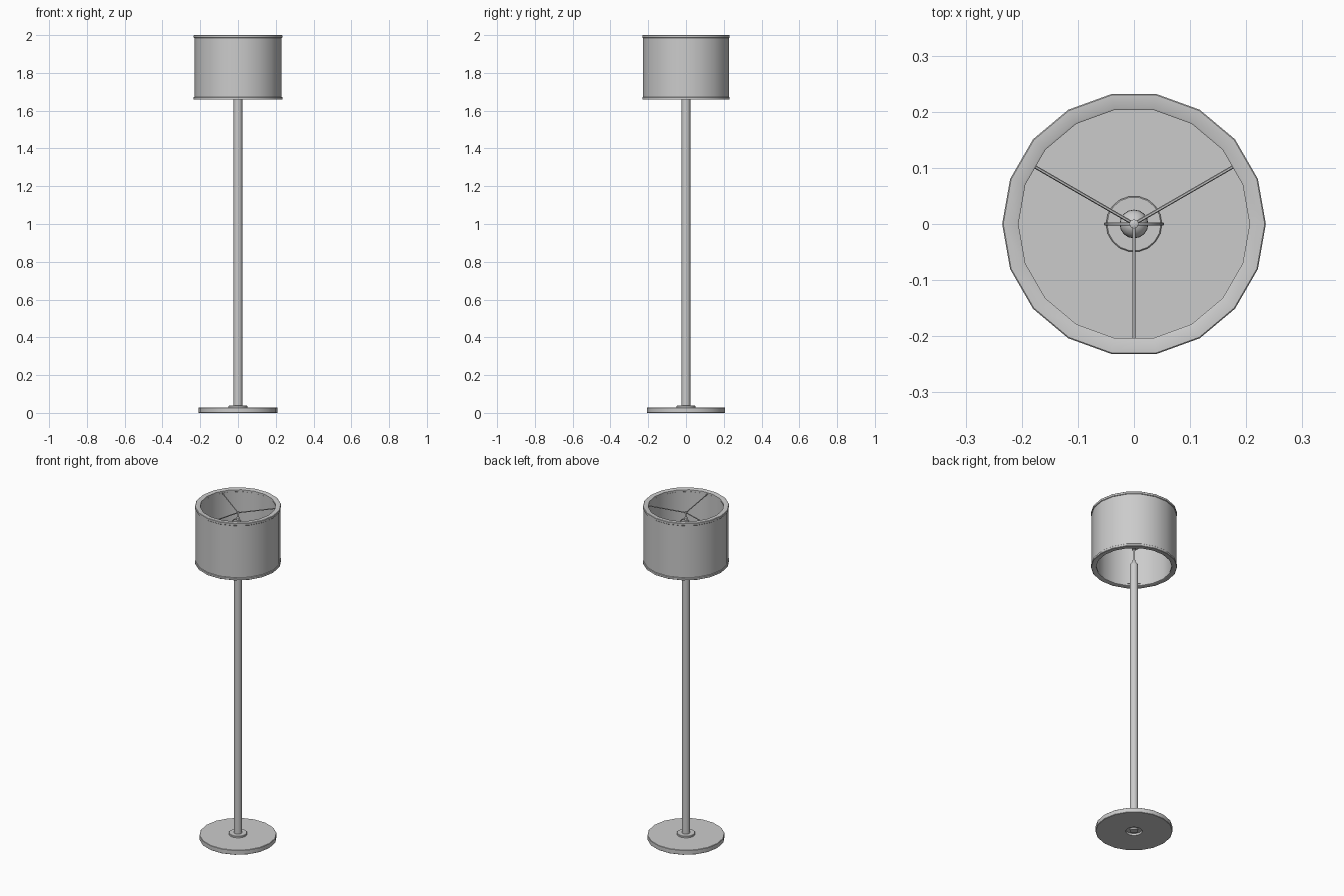
import bpy, bmesh
from math import sin, cos, pi, radians

if "Cube" in bpy.data.objects:
    bpy.data.objects.remove(bpy.data.objects["Cube"])


def finish(obj, angle=40):
    bpy.ops.object.select_all(action='DESELECT')
    obj.select_set(True)
    bpy.context.view_layer.objects.active = obj
    bpy.ops.object.shade_smooth_by_angle(angle=radians(angle))


def lathe(name, profile, n=18, closed=False):
    """Revolve (radius, z) points around the z axis."""
    bm = bmesh.new()
    rings = [[bm.verts.new((r * cos(2 * pi * i / n), r * sin(2 * pi * i / n), z))
              for i in range(n)] for r, z in profile]
    pairs = list(zip(rings, rings[1:]))
    if closed:
        pairs.append((rings[-1], rings[0]))
    for a, b in pairs:
        for i in range(n):
            j = (i + 1) % n
            bm.faces.new((a[i], a[j], b[j], b[i]))
    bmesh.ops.remove_doubles(bm, verts=bm.verts, dist=1e-5)
    bmesh.ops.recalc_face_normals(bm, faces=bm.faces)
    mesh = bpy.data.meshes.new(name)
    bm.to_mesh(mesh)
    bm.free()
    obj = bpy.data.objects.new(name, mesh)
    bpy.context.collection.objects.link(obj)
    finish(obj)
    return obj


def wire(name, points, radius):
    """Round wire following a list of points."""
    curve = bpy.data.curves.new(name, 'CURVE')
    curve.dimensions = '3D'
    curve.bevel_depth = radius
    curve.bevel_resolution = 1
    curve.use_fill_caps = True
    spline = curve.splines.new('POLY')
    spline.points.add(len(points) - 1)
    for p, co in zip(spline.points, points):
        p.co = (*co, 1)
    obj = bpy.data.objects.new(name, curve)
    bpy.context.collection.objects.link(obj)
    bpy.context.view_layer.objects.active = obj
    bpy.ops.object.select_all(action='DESELECT')
    obj.select_set(True)
    bpy.ops.object.convert(target='MESH')
    finish(bpy.context.object, 50)


# Base disc with a shallow socket underneath
lathe("base", [(0, 0.012), (0.045, 0.012), (0.045, 0), (0.208, 0), (0.21, 0.002),
               (0.21, 0.026), (0.208, 0.028), (0, 0.028)])
lathe("base_nut", [(0, 0.002), (0.023, 0.002), (0.023, 0.014), (0, 0.014)])
lathe("base_collar", [(0, 0.026), (0.05, 0.026), (0.05, 0.036), (0.048, 0.038), (0, 0.038)])

# Pole with tapered cap and thin stem
lathe("pole", [(0, 0.03), (0.023, 0.03), (0.023, 1.665), (0, 1.665)])
lathe("pole_cap", [(0.023, 1.665), (0.021, 1.675), (0.01, 1.69), (0.006, 1.705),
                   (0.006, 1.765), (0.012, 1.768), (0.012, 1.80), (0, 1.80)], 16)

# Bulb
lathe("bulb", [(0.011, 1.80), (0.013, 1.815), (0.022, 1.835)] +
      [(0.026 * cos(a), 1.85 + 0.026 * sin(a))
       for a in (radians(d) for d in (-10, 15, 40, 65))] + [(0, 1.876)], 16)

# Harp: wire loop around the bulb
wire("harp", [(0.051 * sin(2 * pi * i / 24), 0, 1.845 - 0.073 * cos(2 * pi * i / 24))
              for i in range(25)], 0.003)

# Spider: hub finial and three arms rising to the top ring
lathe("finial", [(0, 1.91), (0.008, 1.912), (0.008, 1.928), (0.004, 1.932),
                 (0.004, 1.95), (0.008, 1.952), (0.008, 1.962), (0, 1.966)], 12)
for k, deg in enumerate((30, 150, 270)):
    c, s = cos(radians(deg)), sin(radians(deg))
    wire(f"spider_arm_{k + 1}", [(0, 0, 1.956), (0.207 * c, 0.207 * s, 1.99)], 0.003)

# Drum shade wall and its two rim trims
lathe("shade", [(0.231, 1.665), (0.231, 1.995), (0.209, 1.995), (0.209, 1.665)], closed=True)
for name, z in (("shade_trim_bottom", 1.658), ("shade_trim_top", 1.985)):
    lathe(name, [(0.233, z), (0.235, z + 0.002), (0.235, z + 0.013), (0.233, z + 0.015),
                 (0.209, z + 0.015), (0.206, z + 0.013), (0.206, z + 0.002), (0.209, z)],
          closed=True)
